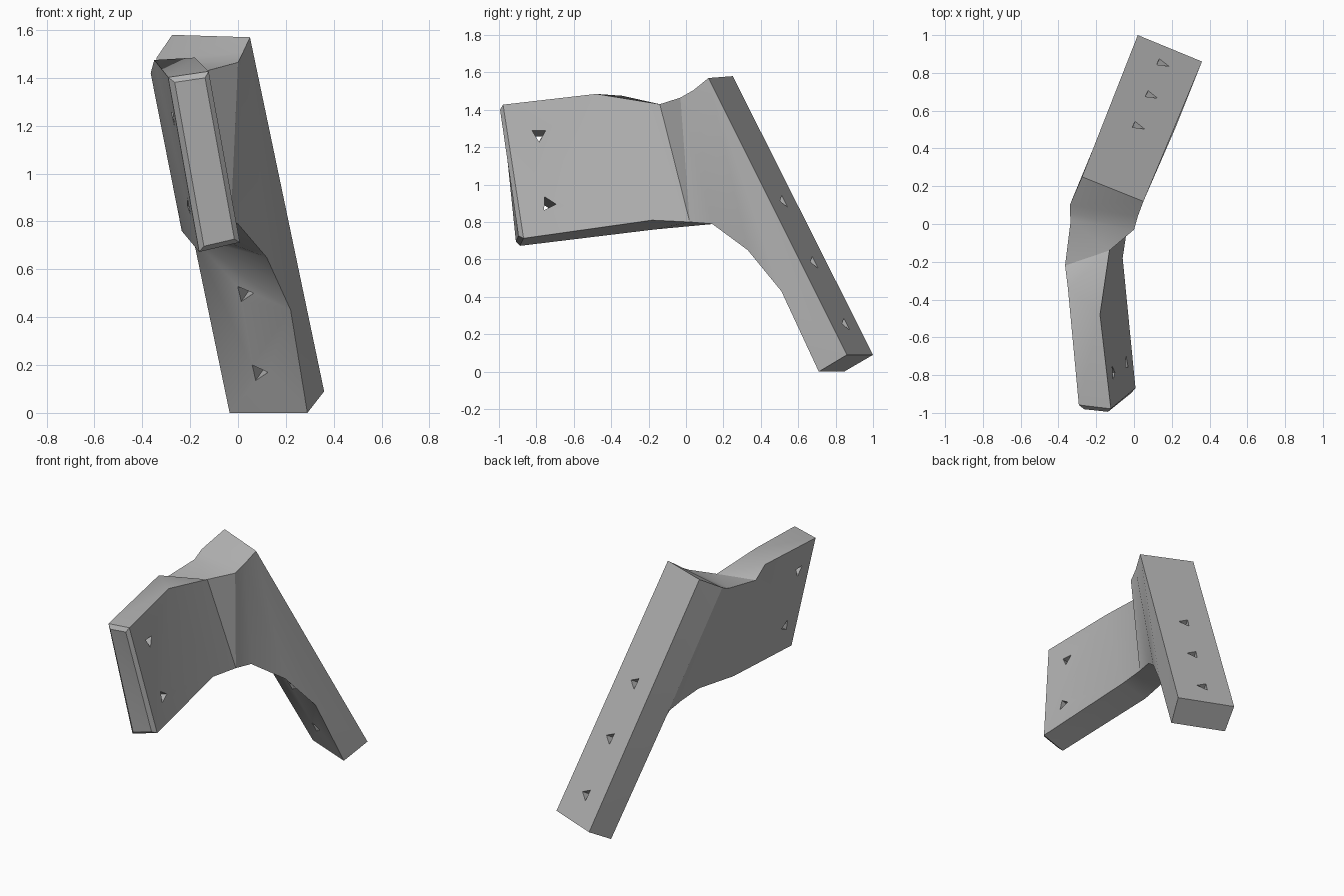
import bpy, bmesh
from mathutils import Vector

if "Cube" in bpy.data.objects:
    bpy.data.objects.remove(bpy.data.objects["Cube"])

grey = bpy.data.materials.new("light_grey")
grey.use_nodes = True
colour = (0.45, 0.45, 0.45, 1)
grey.diffuse_color = colour
grey.node_tree.nodes["Principled BSDF"].inputs["Base Color"].default_value = colour

# Arm cross-sections: top right, top left, bottom left, bottom right
sections = [
    [(-.12, -1, 1.425), (-.29, -.98, 1.4), (-.16, -.91, .67), (.01, -.89, .71)],
    [(-.18, -.48, 1.485), (-.35, -.34, 1.475), (-.235, -.17, .76), (-.06, -.18, .81)],
    [(-.13, -.14, 1.43), (-.365, -.22, 1.42), (-.2, .15, .79), (-.03, .02, .8)],
    [(0, -.03, 1.465), (-.335, .02, 1.45), (-.19, .32, .77), (0, .14, .79)],
    [(.02, .04, 1.505), (-.34, .06, 1.465), (-.187, .44, .75), (.12, .33, .65)],
    [(.05, .12, 1.57), (-.34, .1, 1.485), (-.187, .47, .73), (.22, .51, .43)],
]

bm = bmesh.new()
rings = [[bm.verts.new(p) for p in s] for s in sections]
front = bm.faces.new(rings[0])
for a, b in zip(rings, rings[1:]):
    for i in range(4):
        j = (i + 1) % 4
        bm.faces.new((a[i], a[j], b[j], b[i]))

# Leaning back plate, continued from the last arm section
tr, tl, bl, br = rings[-1]
back_top = bm.verts.new((-.275, .25, 1.58))
back_r, back_l = bm.verts.new((.36, .86, .09)), bm.verts.new((.02, 1, .09))
foot_r, foot_l = bm.verts.new((.29, .71, 0)), bm.verts.new((-.035, .845, 0))
for f in ((tr, br, foot_r, back_r), (back_top, back_l, foot_l, bl, tl),
          (tr, back_top, tl), (back_r, back_l, back_top, tr),
          (back_r, foot_r, foot_l, back_l), (br, bl, foot_l, foot_r)):
    bm.faces.new(f)

# Chamfer round the arm's free end
bmesh.ops.bevel(bm, geom=list(front.edges), offset=.022, segments=1, affect='EDGES')
bmesh.ops.triangulate(bm, faces=[f for f in bm.faces if len(f.verts) > 3])
bmesh.ops.recalc_face_normals(bm, faces=bm.faces)
mesh = bpy.data.meshes.new("bracket")
bm.to_mesh(mesh)
bm.free()
bracket = bpy.data.objects.new("bracket", mesh)
bpy.context.collection.objects.link(bracket)
mesh.materials.append(grey)


def drill(point, normal, depth, spin):
    """Cut a three-sided screw hole into the bracket."""
    n = Vector(normal).normalized()
    bpy.ops.mesh.primitive_cylinder_add(vertices=3, radius=.042, depth=depth + .1)
    cutter = bpy.context.object
    cutter.name = "hole_cutter"
    cutter.hide_render = True
    cutter.data.materials.append(grey)
    turn = n.to_track_quat('Z', 'Y') @ Vector((0, 0, 1)).to_track_quat('Z', 'Y')
    cutter.rotation_euler = turn.to_euler()
    cutter.rotation_euler.rotate_axis('Z', spin)
    cutter.location = Vector(point) - n * (depth / 2 - .05)
    bpy.context.view_layer.update()
    bpy.context.view_layer.objects.active = bracket
    mod = bracket.modifiers.new("hole", 'BOOLEAN')
    mod.operation = 'DIFFERENCE'
    mod.solver = 'EXACT'
    mod.object = cutter
    bpy.ops.object.modifier_apply(modifier=mod.name)
    bpy.data.objects.remove(cutter)


# Screw holes through the arm and the plate
for p, spin in (((-.1, -.785, 1.27), 0), ((-.03, -.735, .9), 1.5)):
    drill(p, (.975, .12, .195), .4, spin)
for p, depth in (((.15, .86, .26), .3), ((.09, .69, .59), .3), ((.02, .525, .915), .2)):
    drill(p, (.334, .81, .479), depth, .5)

bpy.ops.object.select_all(action='DESELECT')
bracket.select_set(True)
bpy.context.view_layer.objects.active = bracket
bpy.ops.object.shade_smooth_by_angle(angle=.5)
